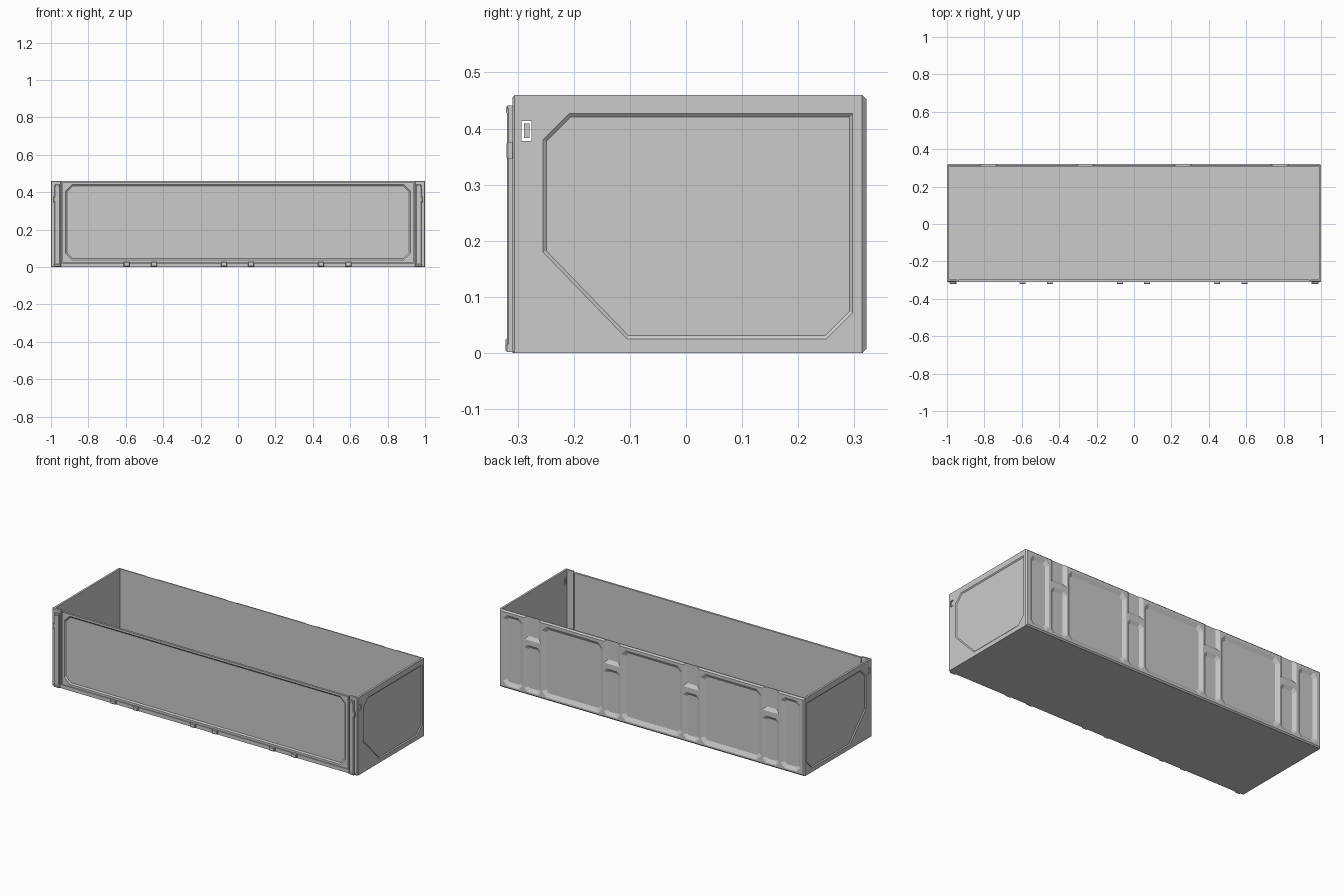
import bpy, bmesh
from mathutils import Vector

if "Cube" in bpy.data.objects:
    bpy.data.objects.remove(bpy.data.objects["Cube"])


def finish(name, bm):
    bmesh.ops.recalc_face_normals(bm, faces=bm.faces)
    me = bpy.data.meshes.new(name)
    bm.to_mesh(me)
    bm.free()
    ob = bpy.data.objects.new(name, me)
    bpy.context.collection.objects.link(ob)
    return ob


def box(name, x, y, z, outer=None, bevel=0.0):
    """Box from ranges; optionally chamfer the edges of the face at y == outer."""
    bm = bmesh.new()
    bmesh.ops.create_cube(bm, size=1)
    for v in bm.verts:
        v.co = [r[0] if c < 0 else r[1] for c, r in zip(v.co, (x, y, z))]
    if outer is not None:
        edges = [e for e in bm.edges if all(abs(v.co.y - outer) < 1e-5 for v in e.verts)]
        bmesh.ops.bevel(bm, geom=edges, offset=bevel, segments=1, affect='EDGES')
    return finish(name, bm)


def chamfered(u0, u1, v0, v1, c):
    return [(u0 + c, v0), (u1 - c, v0), (u1, v0 + c), (u1, v1 - c),
            (u1 - c, v1), (u0 + c, v1), (u0, v1 - c), (u0, v0 + c)]


def rect(u0, u1, v0, v1):
    return [(u0, v0), (u1, v0), (u1, v1), (u0, v1)]


def inset(pts, d):
    """Shrink a convex counter-clockwise outline by d."""
    out = []
    for i, p in enumerate(pts):
        p = Vector(p)
        a = (p - Vector(pts[i - 1])).normalized()
        b = (Vector(pts[(i + 1) % len(pts)]) - p).normalized()
        na, nb = Vector((-a.y, a.x)), Vector((-b.y, b.x))
        out.append(p + (na + nb) * d / (1 + na.dot(nb)))
    return out


def carve(ob, axis, surface, outward, pockets):
    """Cut sloped-sided pockets (outline, depth, slope width) into a wall."""
    bm = bmesh.new()
    for pts, depth, slope in pockets:
        rings = []
        for loop, w in ((pts, surface + 0.01 * outward), (pts, surface),
                        (inset(pts, slope), surface - depth * outward)):
            rings.append([bm.verts.new((w, p[0], p[1]) if axis == 'x' else (p[0], w, p[1]))
                          for p in loop])
        n = len(pts)
        bm.faces.new(rings[0])
        bm.faces.new(rings[2])
        for r, s in zip(rings, rings[1:]):
            for i in range(n):
                j = (i + 1) % n
                bm.faces.new((r[i], r[j], s[j], s[i]))
    cutter = finish("pocket_cutter", bm)
    cutter.hide_render = True
    mod = ob.modifiers.new("pockets", 'BOOLEAN')
    mod.operation, mod.solver, mod.object = 'DIFFERENCE', 'EXACT', cutter
    bpy.context.view_layer.objects.active = ob
    bpy.ops.object.modifier_apply(modifier=mod.name)
    bpy.data.objects.remove(cutter)


# floor
box("floor", (-0.99, 0.99), (-0.308, 0.315), (0, 0.018))

# back wall with pressed bays, short pockets and notches open at the top
back = box("back_wall", (-1, 1), (0.307, 0.322), (0, 0.46), 0.322, 0.008)
pockets = []
for x in (-0.52, 0, 0.52):
    pockets.append((chamfered(x - 0.2, x + 0.2, 0.018, 0.437, 0.03), 0.012, 0.022))
for x in (-0.91, 0.91):
    pockets.append((chamfered(x - 0.064, x + 0.064, 0.018, 0.437, 0.025), 0.012, 0.02))
for x in (-0.78, -0.26, 0.26, 0.78):
    pockets.append((chamfered(x - 0.054, x + 0.054, 0.018, 0.296, 0.02), 0.012, 0.02))
    pockets.append((rect(x - 0.054, x + 0.054, 0.325, 0.52), 0.012, 0.02))
carve(back, 'y', 0.322, 1, pockets)

# front drop gate and its sill
gate = box("front_gate", (-0.938, 0.938), (-0.309, -0.297), (0.025, 0.453))
carve(gate, 'y', -0.309, -1, [(chamfered(-0.922, 0.922, 0.038, 0.441, 0.035), 0.006, 0.008)])
box("front_sill", (-0.945, 0.945), (-0.309, -0.295), (0, 0.022))

# gate hinges
for x in (-0.595, -0.45, -0.075, 0.07, 0.445, 0.59):
    box("gate_hinge", (x - 0.016, x + 0.016), (-0.322, -0.305), (0.003, 0.026), -0.322, 0.003)

side_outline = [(-0.105, 0.025), (0.25, 0.025), (0.297, 0.072), (0.297, 0.427),
                (-0.208, 0.427), (-0.255, 0.38), (-0.255, 0.18)]
for s in (-1, 1):
    def sx(a, b):
        return tuple(sorted((s * a, s * b)))
    # side walls with faceted panel and latch slot
    side = box("side_wall", sx(0.988, 1), (-0.306, 0.31), (0, 0.46))
    carve(side, 'x', s, s, [(side_outline, 0.005, 0.006),
                            (rect(-0.293, -0.275, 0.378, 0.414), 0.03, 0)])
    box("latch_plate", sx(0.988, 0.997), (-0.289, -0.279), (0.383, 0.409))
    # corner posts with raised strip, foot and latch
    box("corner_post", sx(0.944, 1), (-0.309, -0.296), (0, 0.46), -0.309, 0.004)
    box("post_strip", sx(0.951, 0.981), (-0.319, -0.305), (0.002, 0.437), -0.319, 0.003)
    box("post_foot", sx(0.949, 0.983), (-0.322, -0.305), (0.002, 0.016), -0.322, 0.003)
    box("post_cap", sx(0.953, 0.979), (-0.321, -0.305), (0.426, 0.441), -0.321, 0.003)
    box("post_latch", sx(0.976, 0.987), (-0.320, -0.307), (0.346, 0.376), -0.320, 0.003)
